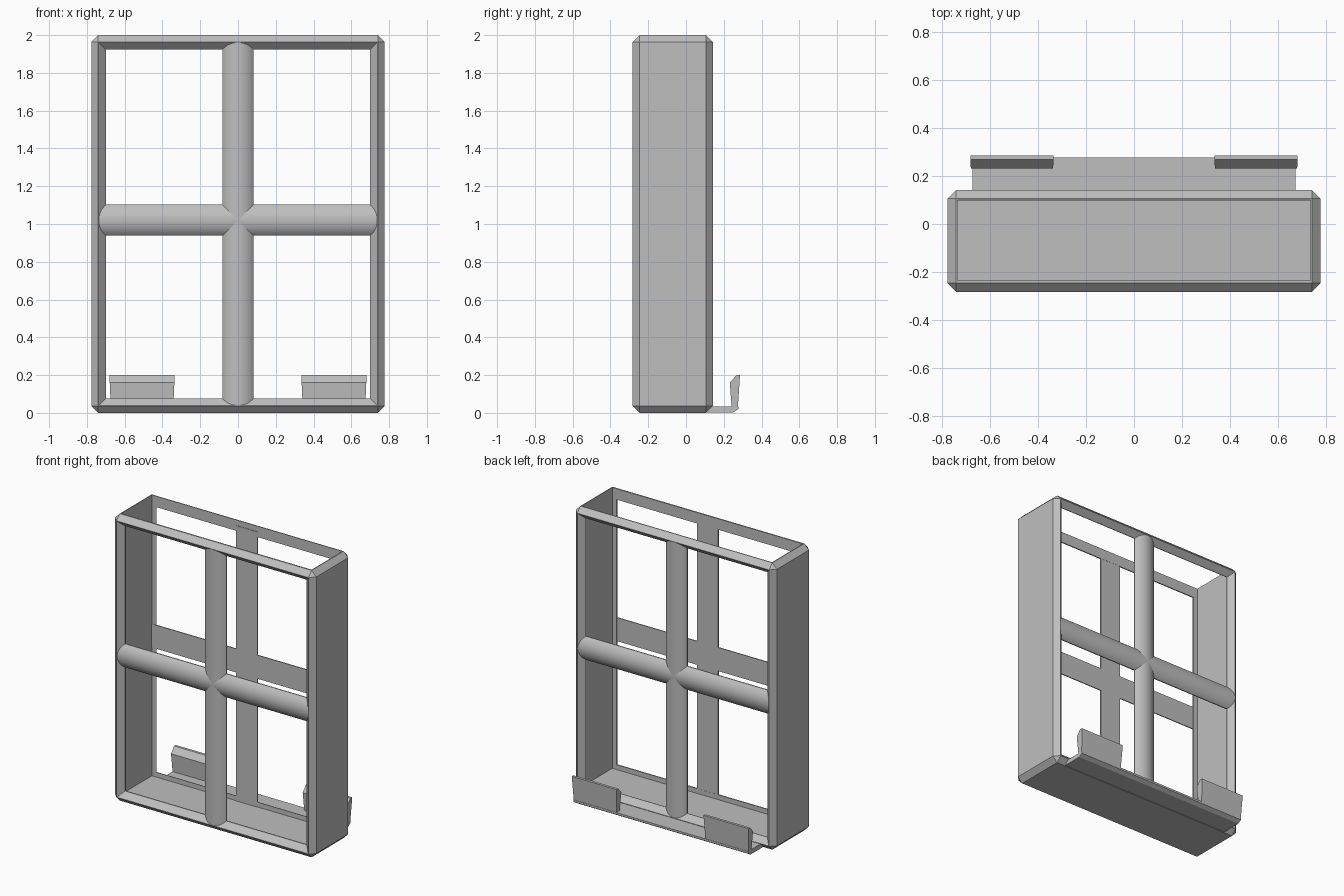
import bpy, bmesh, math
from mathutils import Vector

if "Cube" in bpy.data.objects:
    bpy.data.objects.remove(bpy.data.objects["Cube"], do_unlink=True)

HALF_X, HEIGHT = 0.776, 2.0
FRONT, BACK = -0.282, 0.142
MID = (FRONT + BACK) / 2
CHAMFER, RIM = 0.036, 0.076      # outer bevel, and full rim width
WALL, SKIN = 0.042, 0.046        # wall thickness, rim depth along y
BAR_Z, BAR_HALF = 1.02, 0.082

grey = bpy.data.materials.new("plain grey")
grey.use_nodes = True
grey.diffuse_color = (0.52, 0.52, 0.52, 1)
grey.node_tree.nodes["Principled BSDF"].inputs["Base Color"].default_value = (0.52, 0.52, 0.52, 1)


def finish(name, bm):
    bmesh.ops.recalc_face_normals(bm, faces=bm.faces)
    mesh = bpy.data.meshes.new(name)
    bm.to_mesh(mesh)
    bm.free()
    obj = bpy.data.objects.new(name, mesh)
    bpy.context.collection.objects.link(obj)
    mesh.materials.append(grey)
    return obj


def loft(name, loops):
    """Skin matching closed loops and cap both ends."""
    bm = bmesh.new()
    rings = [[bm.verts.new(p) for p in loop] for loop in loops]
    n = len(rings[0])
    for a, b in zip(rings, rings[1:]):
        for i in range(n):
            j = (i + 1) % n
            bm.faces.new((a[i], a[j], b[j], b[i]))
    bm.faces.new(rings[0])
    bm.faces.new(rings[-1])
    return finish(name, bm)


def upright_rect(inset, y):
    x = HALF_X - inset
    return [(-x, y, inset), (x, y, inset), (x, y, HEIGHT - inset), (-x, y, HEIGHT - inset)]


def box(name, x, y0, y1, z0, z1):
    return loft(name, [[(-x, y, z0), (x, y, z0), (x, y, z1), (-x, y, z1)] for y in (y0, y1)])


def activate(obj):
    bpy.ops.object.select_all(action="DESELECT")
    obj.select_set(True)
    bpy.context.view_layer.objects.active = obj


def cut(target, cutter):
    cutter.hide_render = True
    mod = target.modifiers.new("cut", "BOOLEAN")
    mod.operation, mod.solver, mod.object = "DIFFERENCE", "EXACT", cutter
    activate(target)
    bpy.ops.object.modifier_apply(modifier=mod.name)
    bpy.data.objects.remove(cutter, do_unlink=True)


# Chamfered case, open at the top, front and back
case = box("case", HALF_X, FRONT, BACK, 0, HEIGHT)
bevel = case.modifiers.new("chamfer", "BEVEL")
bevel.width, bevel.segments = CHAMFER, 1
activate(case)
bpy.ops.object.modifier_apply(modifier=bevel.name)

cut(case, box("cavity", HALF_X - WALL, FRONT + SKIN, BACK - SKIN + 0.004, WALL, HEIGHT + 0.2))
for face_y, inward in ((FRONT, 1), (BACK, -1)):
    slope = RIM - CHAMFER - 0.002
    cut(case, loft("opening", [
        upright_rect(CHAMFER + 0.002 - 0.02, face_y - inward * 0.02),
        upright_rect(RIM, face_y + inward * slope),
        upright_rect(RIM, face_y + inward * 0.15)]))


# Bowed crossbars on the front and the back, flat on the inside
def bar(name, face_y, inward, vertical):
    rise = 0.037
    radius = (BAR_HALF ** 2 + rise ** 2) / (2 * rise)
    sweep = math.asin(BAR_HALF / radius)
    steps = 16
    section = []
    for i in range(steps + 1):
        a = sweep * (2 * i / steps - 1)
        section.append((radius * math.sin(a), 0.001 + radius * (1 - math.cos(a))))
    section += [(BAR_HALF, SKIN - 0.001), (-BAR_HALF, SKIN - 0.001)]
    ends = (CHAMFER + 0.003, HEIGHT - CHAMFER - 0.003)
    if not vertical:
        ends = (-HALF_X + CHAMFER + 0.003, HALF_X - CHAMFER - 0.003)
    loops = []
    for e in ends:
        loops.append([(u, face_y + inward * d, e) if vertical
                      else (e, face_y + inward * d, BAR_Z + u) for u, d in section])
    obj = loft(name, loops)
    activate(obj)
    bpy.ops.object.shade_smooth_by_angle(angle=math.radians(25))


for side, face_y, inward in (("front", FRONT, 1), ("back", BACK, -1)):
    bar(side + "_upright_bar", face_y, inward, True)
    bar(side + "_cross_bar", face_y, inward, False)

# Thin ledge reaching out behind the case
ledge_profile = [(0.10, 0.003), (0.25, 0.003), (0.277, 0.02), (0.277, 0.034), (0.10, 0.034)]
loft("back_ledge", [[(x, y, z) for y, z in ledge_profile] for x in (-0.673, 0.673)])

# Upturned clips at both ends of the ledge
clip_profile = [(0.242, 0.02), (0.274, 0.02), (0.286, 0.2), (0.268, 0.2), (0.232, 0.16)]
for label, s in (("left", 1), ("right", -1)):
    loft(label + "_clip", [
        [(s * 0.508 + e * (0.164 + 0.045 * z), y, z) for y, z in clip_profile]
        for e in (-1, 1)])
